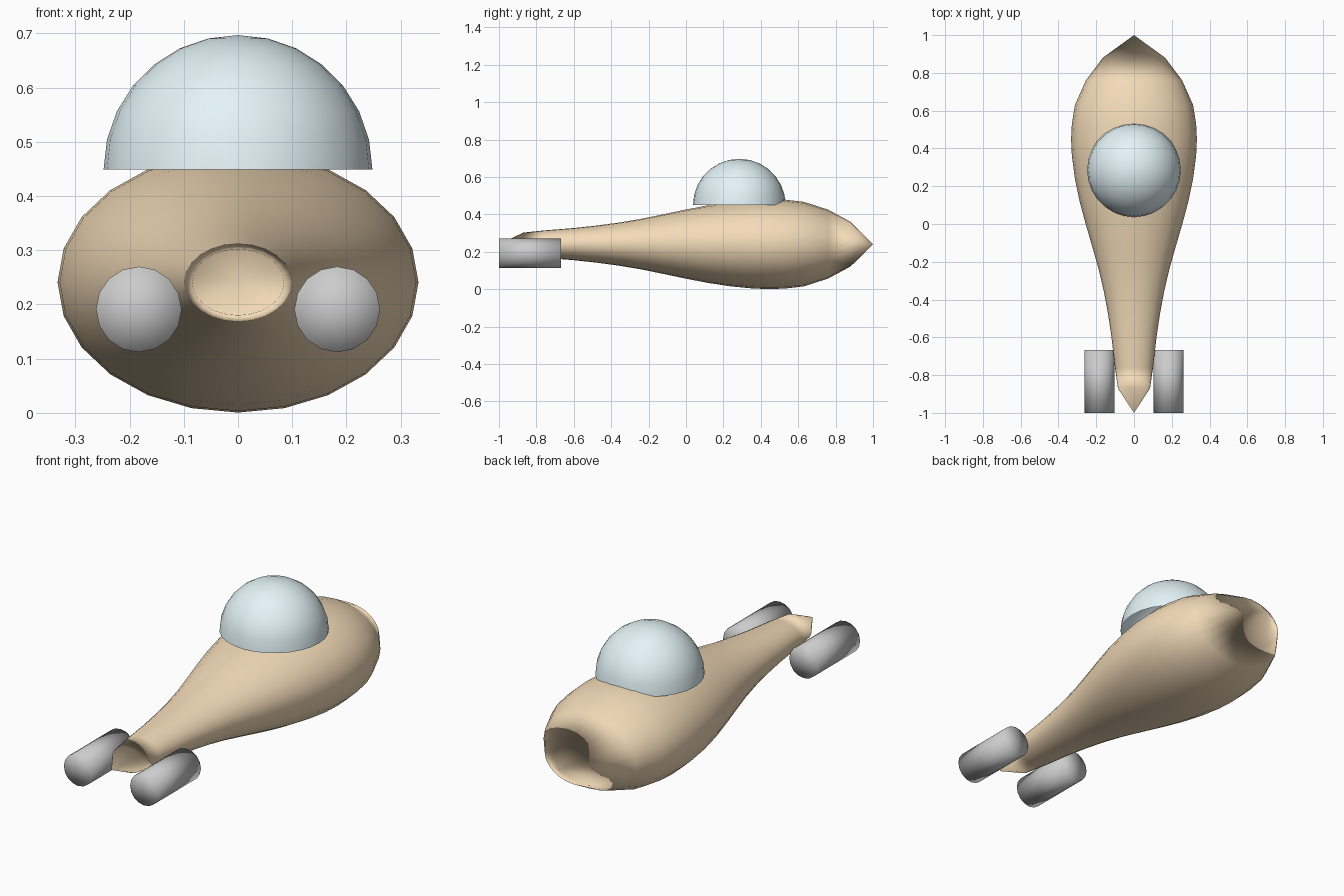
import bpy, bmesh
from math import sin, cos, pi, tau

if "Cube" in bpy.data.objects:
    bpy.data.objects.remove(bpy.data.objects["Cube"])


def material(name, colour):
    m = bpy.data.materials.new(name)
    m.diffuse_color = (*colour, 1)
    m.use_nodes = True
    m.node_tree.nodes["Principled BSDF"].inputs["Base Color"].default_value = m.diffuse_color
    return m


def loft(name, rings, sides, point, tips=(None, None), inset_tips=False, mat=None):
    """Bridge rings of vertices; each end may close with a fan to a tip."""
    bm = bmesh.new()
    loops = [[bm.verts.new(point(r, tau * i / sides)) for i in range(sides)] for r in rings]
    walls = []
    for a, b in zip(loops, loops[1:]):
        for i in range(sides):
            j = (i + 1) % sides
            walls.append(bm.faces.new((a[i], a[j], b[j], b[i])))
    fans = []
    for loop, tip in zip((loops[0], loops[-1]), tips):
        if tip:
            t = bm.verts.new(tip)
            for i in range(sides):
                fans.append(bm.faces.new((loop[i], loop[(i + 1) % sides], t)))
    bmesh.ops.recalc_face_normals(bm, faces=bm.faces)
    if inset_tips:
        bmesh.ops.reverse_faces(bm, faces=fans)
    for f in bm.faces:
        f.smooth = True
    me = bpy.data.meshes.new(name)
    bm.to_mesh(me)
    bm.free()
    ob = bpy.data.objects.new(name, me)
    bpy.context.collection.objects.link(ob)
    if mat:
        me.materials.append(mat)
    return ob


tan = material("tan_hull", (0.9, 0.71, 0.48))
glass = material("pale_glass", (0.77, 0.9, 0.94))

# Hull: teardrop of elliptical sections (y, half width); end fans face inward
AXIS_Z, FLATTEN = 0.241, 0.722
hull = [(-0.87, 0.085), (-0.76, 0.101), (-0.6, 0.119), (-0.48, 0.137), (-0.36, 0.159),
        (-0.24, 0.187), (-0.12, 0.221), (0.0, 0.256), (0.12, 0.288), (0.24, 0.313),
        (0.36, 0.329), (0.45, 0.333), (0.53, 0.329), (0.63, 0.313), (0.76, 0.255), (0.88, 0.165)]
loft("hull", hull, 24,
     lambda r, a: (r[1] * cos(a), r[0], AXIS_Z + r[1] * FLATTEN * sin(a)),
     ((0, -1, AXIS_Z), (0, 1, AXIS_Z)), True, tan)

# Canopy: open hemisphere over the cockpit
R, CY, CZ = 0.248, 0.285, 0.449
loft("canopy", [pi / 2 * k / 7 for k in range(7)], 28,
     lambda t, a: (R * cos(t) * cos(a), CY + R * cos(t) * sin(a), CZ + R * sin(t)),
     (None, (0, CY, CZ + R)), False, glass)

# Tail pods: a pair of cylinders lying along y
for side, label in ((-1, "left"), (1, "right")):
    x = 0.183 * side
    loft(label + "_tail_pod", [-1.0, -0.667], 16,
         lambda y, a: (x + 0.079 * cos(a), y, 0.191 + 0.079 * sin(a)),
         ((x, -1.0, 0.191), (x, -0.667, 0.191)))
